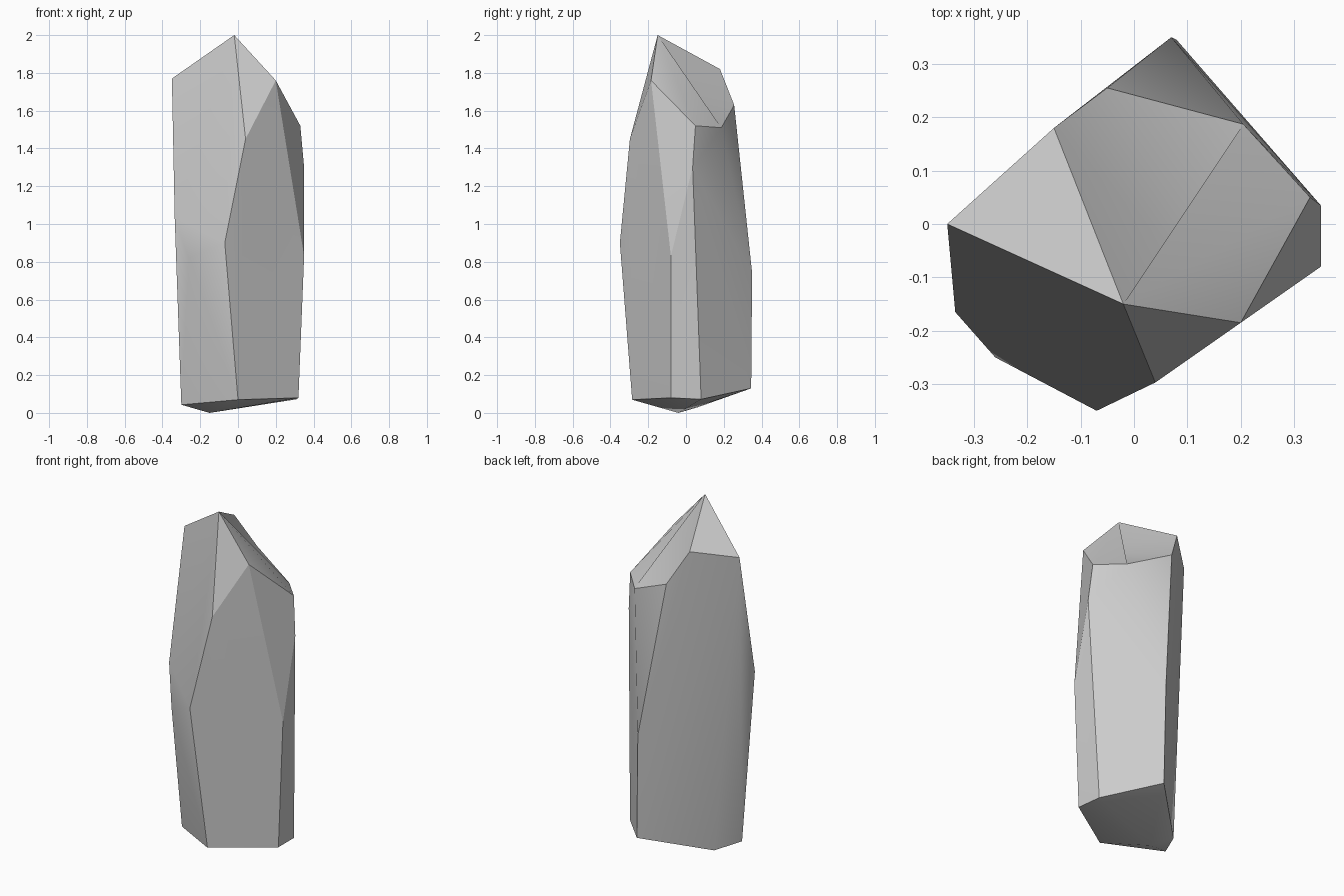
import bpy, bmesh, math

if "Cube" in bpy.data.objects:
    bpy.data.objects.remove(bpy.data.objects["Cube"])

# Cut corners of the crystal, grouped by level
cap = [(-0.02, -0.15, 2.0), (-0.15, 0.18, 1.82), (-0.05, 0.255, 1.63),
       (0.205, 0.187, 1.51), (0.2, -0.185, 1.76)]
shoulder = [(-0.35, 0.0, 1.77), (0.33, 0.05, 1.52), (0.35, 0.035, 1.3),
            (0.04, -0.297, 1.45)]
waist = [(-0.335, -0.165, 1.03), (-0.26, -0.25, 0.82), (-0.07, -0.35, 0.9),
         (0.35, -0.08, 0.83), (0.07, 0.35, 0.74)]
base = [(-0.3, -0.095, 0.043), (-0.226, 0.06, 0.029), (0.08, 0.345, 0.13),
        (0.31, 0.08, 0.072), (0.32, -0.08, 0.08), (0.0, -0.285, 0.07),
        (-0.15, -0.04, 0.0)]

# Crystal body: hull around the corners
bm = bmesh.new()
verts = [bm.verts.new(p) for p in cap + shoulder + waist + base]
bmesh.ops.convex_hull(bm, input=verts)

# Faceted tip: replace the hull over the cap with a shallow valley
tip = verts[:5]
peak, back, low, side, front = tip
over = [f for f in bm.faces if all(v in tip for v in f.verts)]
bmesh.ops.delete(bm, geom=over, context='FACES_ONLY')
for e in [e for e in bm.edges if not e.link_faces]:
    bm.edges.remove(e)
for tri in ((peak, front, back), (back, front, low), (low, front, side)):
    if not bm.faces.get(tri):
        bm.faces.new(tri)
bmesh.ops.delete(bm, geom=[v for v in bm.verts if not v.link_faces], context='VERTS')
bmesh.ops.recalc_face_normals(bm, faces=bm.faces[:])

mesh = bpy.data.meshes.new("crystal")
bm.to_mesh(mesh)
bm.free()
crystal = bpy.data.objects.new("crystal", mesh)
bpy.context.collection.objects.link(crystal)

# Soft shading inside facets, crisp ridges between them
bpy.context.view_layer.objects.active = crystal
crystal.select_set(True)
bpy.ops.object.shade_smooth_by_angle(angle=math.radians(30))
